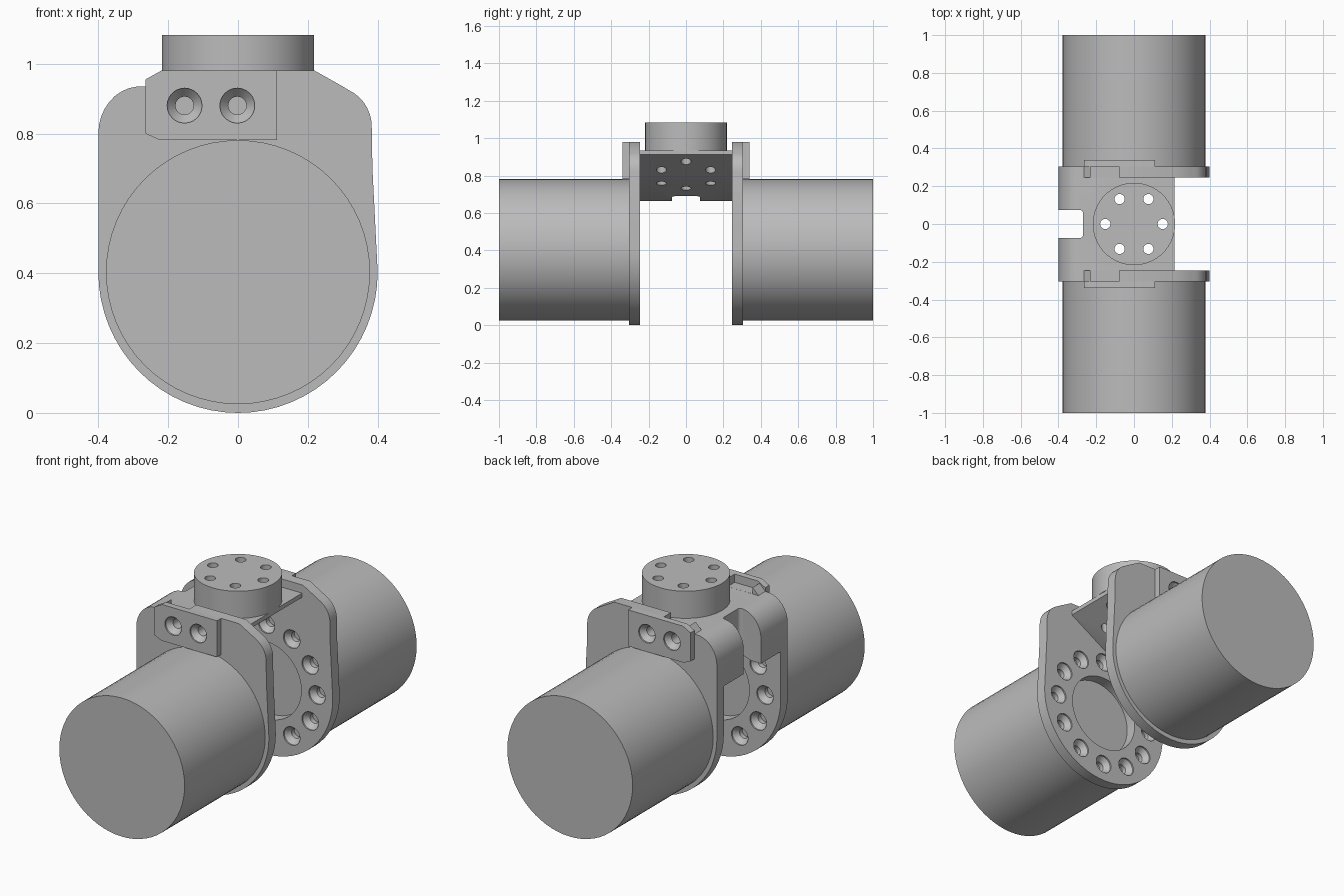
import bpy, bmesh
from math import sin, cos, pi, radians
from mathutils import Matrix, Vector

cube = bpy.data.objects.get("Cube")
if cube:
    bpy.data.objects.remove(cube, do_unlink=True)

metal = bpy.data.materials.new("plain grey")
metal.use_nodes = True
GREY = (0.5, 0.5, 0.5, 1)
metal.diffuse_color = GREY
metal.node_tree.nodes["Principled BSDF"].inputs["Base Color"].default_value = GREY

AXIS_Z = 0.403      # height of the motor axis
INNER, OUTER = 0.245, 0.305  # side plate faces


def make(name, bm):
    bmesh.ops.recalc_face_normals(bm, faces=bm.faces)
    mesh = bpy.data.meshes.new(name)
    bm.to_mesh(mesh)
    bm.free()
    ob = bpy.data.objects.new(name, mesh)
    bpy.context.collection.objects.link(ob)
    mesh.materials.append(metal)
    return ob


def extrude_y(bm, outline, y0, y1):
    """Prism from an x-z outline."""
    face = bm.faces.new([bm.verts.new((x, y0, z)) for x, z in outline])
    new = bmesh.ops.extrude_face_region(bm, geom=[face])["geom"]
    verts = [v for v in new if isinstance(v, bmesh.types.BMVert)]
    bmesh.ops.translate(bm, verts=verts, vec=(0, y1 - y0, 0))


def lathe(bm, profile, start, direction, sides=24):
    """Closed solid of (radius, distance) rings along a direction."""
    turn = Vector((0, 0, 1)).rotation_difference(Vector(direction)).to_matrix()
    rings = []
    for r, d in profile:
        rings.append([bm.verts.new(Vector(start) + turn @ Vector(
            (r * cos(2 * pi * i / sides), r * sin(2 * pi * i / sides), d)))
            for i in range(sides)])
    for a, b in zip(rings, rings[1:]):
        for i in range(sides):
            j = (i + 1) % sides
            bm.faces.new((a[i], a[j], b[j], b[i]))
    bm.faces.new(rings[0])
    bm.faces.new(rings[-1])


def box(bm, low, high):
    low, high = Vector(low), Vector(high)
    bmesh.ops.create_cube(bm, size=1, matrix=Matrix.Translation((low + high) / 2)
                          @ Matrix.Diagonal((high - low).to_4d()))


def cut(ob, bm):
    cutter = make("cutter", bm)
    cutter.hide_render = True
    mod = ob.modifiers.new("cut", "BOOLEAN")
    mod.operation, mod.solver, mod.object = "DIFFERENCE", "EXACT", cutter
    bpy.context.view_layer.objects.active = ob
    bpy.ops.object.modifier_apply(modifier=mod.name)
    bpy.data.objects.remove(cutter, do_unlink=True)


def smooth(ob):
    bpy.ops.object.select_all(action="DESELECT")
    ob.select_set(True)
    bpy.context.view_layer.objects.active = ob
    bpy.ops.object.shade_smooth_by_angle(angle=radians(30))


def arc(cx, cz, rx, rz, a0, a1, steps):
    angles = [radians(a0 + (a1 - a0) * i / steps) for i in range(steps + 1)]
    return [(cx + rx * cos(a), cz + rz * sin(a)) for a in angles]


SHOULDER = arc(-0.28, 0.8, 0.12, 0.135, 180, 95, 8)
PLATE = (arc(0, AXIS_Z, 0.4, AXIS_Z, 360, 180, 32) + SHOULDER
         + [(-0.265, 0.935), (-0.22, 0.98), (0.22, 0.98), (0.3, 0.935)]
         + arc(0.27, 0.82, 0.113, 0.115, 66, 0, 7) + [(0.385, 0.7)])
PAD = [(-0.265, 0.8), (-0.225, 0.782), (0.112, 0.782), (0.112, 0.98),
       (-0.22, 0.98), (-0.265, 0.955)]
COUNTERSINK = [(0.05, -0.01), (0.05, 0.008), (0.026, 0.035), (0.026, 0.06)]


def pad_screws(s):
    bm = bmesh.new()
    for x in (-0.153, -0.002):
        lathe(bm, COUNTERSINK[:3] + [(0.026, 0.12)], (x, s * 0.34, 0.88), (0, -s, 0))
    return bm


for s, side in ((-1, "front"), (1, "back")):
    # Motor drum
    bm = bmesh.new()
    lathe(bm, [(0.378, OUTER), (0.378, 1)], (0, 0, AXIS_Z), (0, s, 0), 64)
    smooth(make(side + "_motor", bm))

    # Side plate with centre bore, ring of countersunk holes and top slot
    bm = bmesh.new()
    extrude_y(bm, PLATE, s * INNER, s * OUTER)
    plate = make(side + "_plate", bm)
    bm = bmesh.new()
    lathe(bm, [(0.21, 0.2), (0.21, 0.33)], (0, 0, AXIS_Z), (0, s, 0), 48)
    for i in range(12):
        a = i * pi / 6
        lathe(bm, COUNTERSINK, (0.305 * cos(a), s * INNER, AXIS_Z + 0.305 * sin(a)), (0, s, 0))
    box(bm, (-0.23, min(s * 0.23, s * 0.32), 0.935), (-0.08, max(s * 0.23, s * 0.32), 1.05))
    cut(plate, bm)
    cut(plate, pad_screws(s))
    smooth(plate)

    # Screw pad
    bm = bmesh.new()
    extrude_y(bm, PAD, s * OUTER, s * 0.34)
    pad = make(side + "_pad", bm)
    cut(pad, pad_screws(s))
    smooth(pad)

# Bridge between the plates, with rounded shoulder and sloped underside
bm = bmesh.new()
extrude_y(bm, [(-0.4, 0.665)] + SHOULDER + [(0.215, 0.935), (0.215, 0.912),
          (0, 0.785), (-0.34, 0.665)], -INNER, INNER)
bridge = make("bridge", bm)
bm = bmesh.new()
box(bm, (-0.5, -0.075, 0.5), (-0.27, 0.075, 1.05))
upright = [e for e in bm.edges if all(v.co.x > -0.3 for v in e.verts)
           and abs(e.verts[0].co.z - e.verts[1].co.z) > 0.1]
bmesh.ops.bevel(bm, geom=upright, offset=0.018, segments=4, affect="EDGES", profile=0.5)
cut(bridge, bm)

# Output flange
bm = bmesh.new()
lathe(bm, [(0.218, 0.935), (0.218, 1.083)], (0, 0, 0), (0, 0, 1), 64)
flange = make("flange", bm)

# Six bolt holes through flange and bridge
for ob in (bridge, flange):
    bm = bmesh.new()
    for i in range(6):
        a = i * pi / 3
        lathe(bm, [(0.027, 0.5), (0.027, 1.2)], (0.152 * cos(a), 0.152 * sin(a), 0), (0, 0, 1))
    cut(ob, bm)
    smooth(ob)
